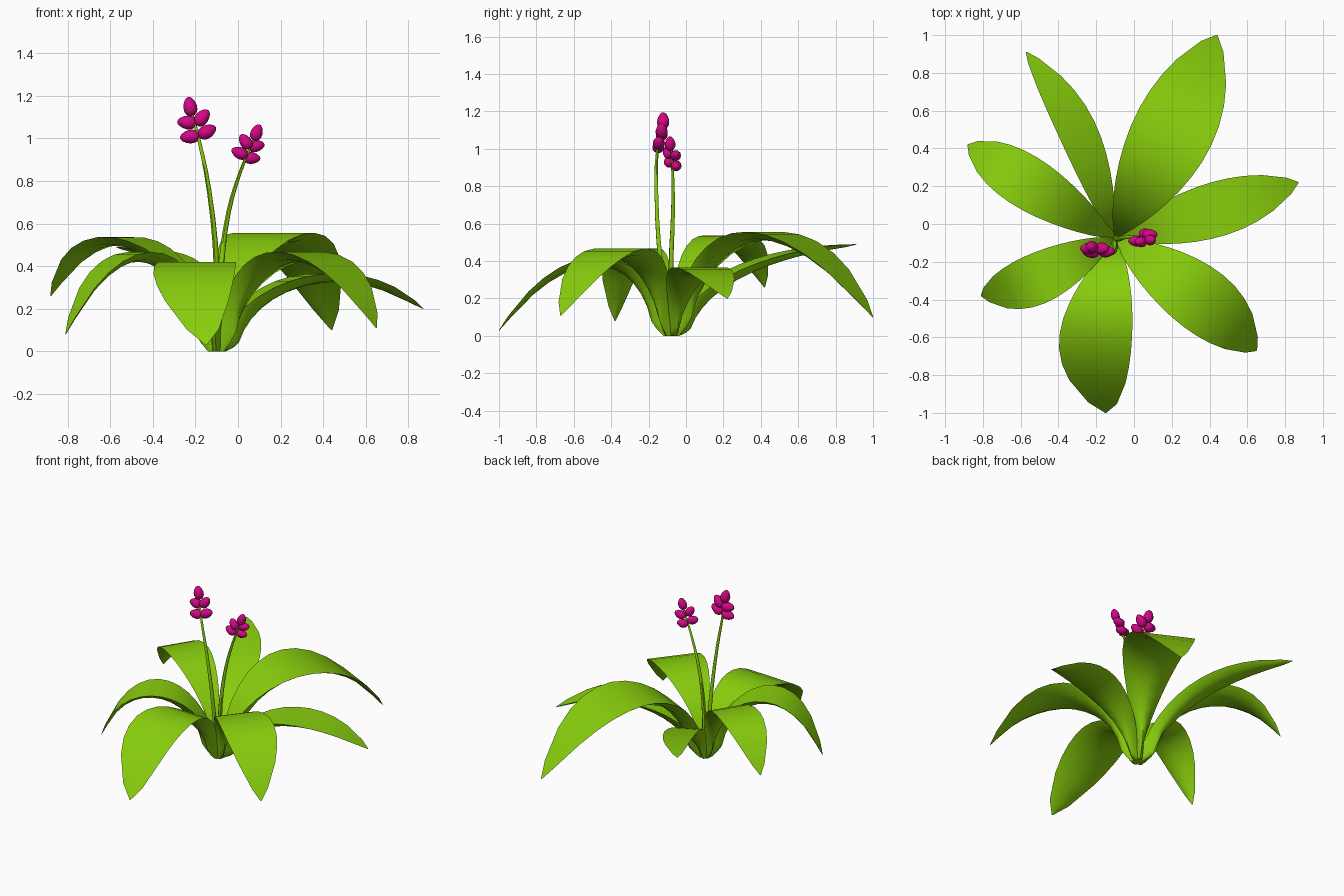
import bpy, bmesh, math
from mathutils import Vector

if "Cube" in bpy.data.objects:
    bpy.data.objects.remove(bpy.data.objects["Cube"])


def material(name, rgb):
    m = bpy.data.materials.new(name)
    m.diffuse_color = (*rgb, 1)
    m.use_nodes = True
    m.node_tree.nodes["Principled BSDF"].inputs["Base Color"].default_value = m.diffuse_color
    return m


GREEN = material("leaf_green", (0.25, 0.62, 0.004))
PINK = material("flower_magenta", (0.65, 0.002, 0.24))
BASE = Vector((-0.1, -0.075, 0.005))


def finish(obj, mat, angle):
    obj.data.materials.clear()
    obj.data.materials.append(mat)
    bpy.ops.object.select_all(action='DESELECT')
    obj.select_set(True)
    bpy.context.view_layer.objects.active = obj
    bpy.ops.object.shade_smooth_by_angle(angle=math.radians(angle))


def bezier(t, a, b, c, d):
    u = 1 - t
    return a*u**3 + 3*b*t*u*u + 3*c*t*t*u + d*t**3


def leaf(name, tip, h1, h2, reach, width, bend, late=1.6, full=0.75):
    """Fleshy arched blade: Bezier side profile, flat top, rounded underside."""
    span = Vector((tip[0] - BASE.x, tip[1] - BASE.y, 0))
    side = Vector((-span.y, span.x, 0)).normalized()

    def axis(t):
        s = bezier(t, 0, 0.1, reach, 1)
        z = bezier(t, BASE.z, h1, h2, tip[2])
        return Vector((BASE.x, BASE.y, z)) + span*s

    section = [(-1, 0), (0, 0), (1, 0), (0.6, 0.8), (0, 1), (-0.6, 0.8)]
    steps = [0, 0.035] + [i / 14 for i in range(1, 13)] + [0.955, 1.0]
    bm = bmesh.new()
    rings = []
    for t in steps:
        half = max(width/2 * max(0.0, math.sin(math.pi * t**(late - 0.1)))**full,
                   0.025 if t < 0.5 else 0.003)
        depth = (0.072*(1 - t)**0.6 + 0.025*(1 - t)**4) * min(1, (t + 0.05) / 0.11) + 0.002
        tangent = (axis(min(1, t + 0.01)) - axis(max(0, t - 0.01))).normalized()
        under = tangent.cross(side)
        if under.z > 0:
            under = -under
        c = axis(t) + side * bend * math.sin(math.pi * t**late)
        ring = []
        for a, b in section:
            p = c + side*half*a + under*depth*b
            p.z = max(p.z, 0)
            ring.append(bm.verts.new(p))
        rings.append(ring)
    for r0, r1 in zip(rings, rings[1:]):
        for j in range(6):
            k = (j + 1) % 6
            bm.faces.new((r0[j], r0[k], r1[k], r1[j]))
    bm.faces.new(rings[0])
    bm.faces.new(rings[-1])
    bmesh.ops.recalc_face_normals(bm, faces=bm.faces)
    me = bpy.data.meshes.new(name)
    bm.to_mesh(me)
    bm.free()
    ob = bpy.data.objects.new(name, me)
    bpy.context.collection.objects.link(ob)
    finish(ob, GREEN, 60)


# Leaves: tip, two profile heights, reach of second handle, width, sideways bend
leaf("front_leaf", (-0.15, -1.00, 0.03), 0.50, 0.61, 0.60, 0.385, -0.075, 1.85, 0.65)
leaf("front_right_leaf", (0.65, -0.67, 0.11), 0.55, 0.65, 0.70, 0.345, 0.03)
leaf("right_leaf", (0.87, 0.22, 0.20), 0.37, 0.50, 0.62, 0.29, -0.01)
leaf("back_right_leaf", (0.44, 1.00, 0.10), 0.60, 0.83, 0.60, 0.43, -0.02)
leaf("back_left_leaf", (-0.57, 0.91, 0.49), 0.37, 0.49, 0.60, 0.205, -0.065)
leaf("left_leaf", (-0.88, 0.42, 0.26), 0.53, 0.76, 0.75, 0.28, 0.0)
leaf("front_left_leaf", (-0.81, -0.38, 0.08), 0.50, 0.70, 0.75, 0.27, 0.035)


def stem(name, points):
    """Tapering round flower stalk."""
    cu = bpy.data.curves.new(name, 'CURVE')
    cu.dimensions = '3D'
    cu.bevel_depth, cu.bevel_resolution, cu.resolution_u = 0.015, 1, 3
    cu.use_fill_caps = True
    sp = cu.splines.new('BEZIER')
    sp.bezier_points.add(len(points) - 1)
    for i, (bp, p) in enumerate(zip(sp.bezier_points, points)):
        bp.co = p
        bp.handle_left_type = bp.handle_right_type = 'AUTO'
        bp.radius = 1.1 - 0.75 * i / (len(points) - 1)
    ob = bpy.data.objects.new(name, cu)
    bpy.context.collection.objects.link(ob)
    bpy.ops.object.select_all(action='DESELECT')
    ob.select_set(True)
    bpy.context.view_layer.objects.active = ob
    bpy.ops.object.convert(target='MESH')
    finish(bpy.context.object, GREEN, 60)


def bud(name, pos, tilt, length=0.09, width=0.062):
    """Egg-shaped bud, tilted from vertical toward +x by tilt degrees."""
    bpy.ops.mesh.primitive_uv_sphere_add(segments=12, ring_count=8, radius=1, location=pos,
                                         rotation=(0, math.radians(tilt), 0))
    ob = bpy.context.object
    ob.name = name
    for v in ob.data.vertices:
        taper = 1 - 0.2 * v.co.z
        v.co = (v.co.x*taper*width/2, v.co.y*taper*width/2, v.co.z*length/2)
    finish(ob, PINK, 60)


# Flower stalks
stem("tall_stem", [(-0.105, -0.085, 0.01), (-0.10, -0.135, 0.38), (-0.135, -0.158, 0.75),
                   (-0.185, -0.152, 1.0), (-0.22, -0.125, 1.13)])
stem("short_stem", [(-0.095, -0.075, 0.01), (-0.08, -0.08, 0.38), (-0.045, -0.07, 0.65),
                    (0.01, -0.07, 0.84), (0.08, -0.08, 1.01)])

# Flower buds
TALL = [(-0.225, -0.122, 1.15, -10), (-0.168, -0.13, 1.098, 40), (-0.24, -0.13, 1.075, -85),
        (-0.145, -0.145, 1.032, 62), (-0.227, -0.148, 1.008, -97)]
SHORT = [(0.088, -0.085, 1.028, 20), (0.035, -0.095, 0.985, -35), (0.085, -0.055, 0.965, 80),
         (0.007, -0.09, 0.932, -65), (0.065, -0.052, 0.908, 95)]
for label, buds, size in (("tall", TALL, 1.0), ("short", SHORT, 0.88)):
    for i, (x, y, z, tilt) in enumerate(buds):
        bud(f"{label}_bud_{i + 1}", (x, y, z), tilt, 0.092*size, 0.064*size)
